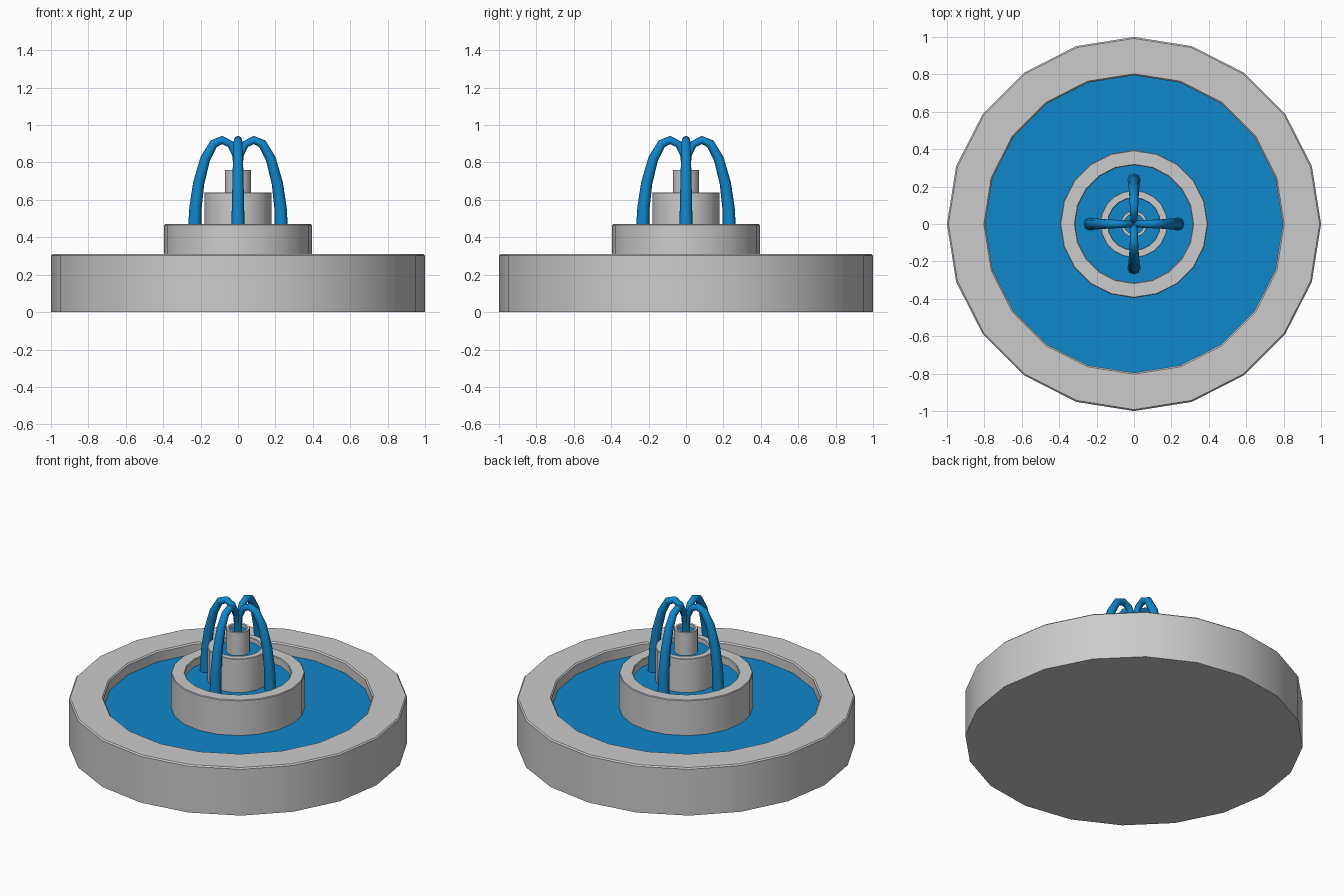
import bpy, bmesh
from math import cos, sin, tau, pi, radians

if "Cube" in bpy.data.objects:
    bpy.data.objects.remove(bpy.data.objects["Cube"])

SIDES = 20
water_mat = bpy.data.materials.new("water_blue")
water_mat.diffuse_color = (0.005, 0.24, 0.6, 1)
water_mat.use_nodes = True
water_mat.node_tree.nodes["Principled BSDF"].inputs["Base Color"].default_value = water_mat.diffuse_color


def finish(name, bm, mat=None):
    bmesh.ops.recalc_face_normals(bm, faces=bm.faces)
    me = bpy.data.meshes.new(name)
    bm.to_mesh(me)
    bm.free()
    ob = bpy.data.objects.new(name, me)
    bpy.context.collection.objects.link(ob)
    if mat:
        me.materials.append(mat)
    bpy.context.view_layer.objects.active = ob
    ob.select_set(True)
    bpy.ops.object.shade_smooth_by_angle(angle=radians(30))
    ob.select_set(False)
    return ob


def lathe(name, profile, mat=None):
    """Spin an (r, z) profile and cap both ends."""
    bm = bmesh.new()
    rings = [[bm.verts.new((r * cos(tau * i / SIDES), r * sin(tau * i / SIDES), z))
              for i in range(SIDES)] for r, z in profile]
    for a, b in zip(rings, rings[1:]):
        for i in range(SIDES):
            j = (i + 1) % SIDES
            bm.faces.new((a[i], a[j], b[j], b[i]))
    bm.faces.new(rings[0])
    bm.faces.new(rings[-1])
    return finish(name, bm, mat)


def basin(name, r_out, r_in, z0, z1, z_water, bev):
    # stone ring with a floor, softened rim edges
    floor = z_water - 0.01
    lathe(name, [(r_out, z0), (r_out, z1 - bev), (r_out - bev, z1),
                 (r_in + bev, z1), (r_in, z1 - bev), (r_in, floor)])
    # water surface
    bm = bmesh.new()
    ring = [bm.verts.new((r_in * cos(tau * i / SIDES), r_in * sin(tau * i / SIDES), z_water))
            for i in range(SIDES)]
    bm.faces.new(ring)
    finish(name + "_water", bm, water_mat)


# Stacked basins and the nozzle
basin("lower_basin", 1.0, 0.795, 0.0, 0.31, 0.24, 0.008)
basin("middle_basin", 0.395, 0.315, 0.23, 0.47, 0.42, 0.004)
basin("upper_basin", 0.18, 0.14, 0.41, 0.64, 0.61, 0.002)
basin("nozzle", 0.07, 0.054, 0.60, 0.76, 0.74, 0.001)

# Four arching water jets: (distance from centre, height, tube radius)
path = [(0.003, 0.73, 0.018), (0.012, 0.84, 0.019), (0.04, 0.898, 0.02),
        (0.085, 0.92, 0.022), (0.13, 0.9, 0.024), (0.175, 0.82, 0.027),
        (0.21, 0.69, 0.03), (0.227, 0.56, 0.033), (0.233, 0.42, 0.036)]
for k, side in enumerate(("right", "back", "left", "front")):
    cu = bpy.data.curves.new("jet_" + side, 'CURVE')
    cu.dimensions = '3D'
    cu.bevel_depth = 1.0
    cu.bevel_resolution = 2
    cu.use_fill_caps = True
    sp = cu.splines.new('POLY')
    sp.points.add(len(path) - 1)
    a = k * pi / 2
    for p, (r, z, w) in zip(sp.points, path):
        p.co = (r * cos(a), r * sin(a), z, 1)
        p.radius = w
    sp.use_smooth = True
    cu.materials.append(water_mat)
    ob = bpy.data.objects.new("jet_" + side, cu)
    bpy.context.collection.objects.link(ob)
